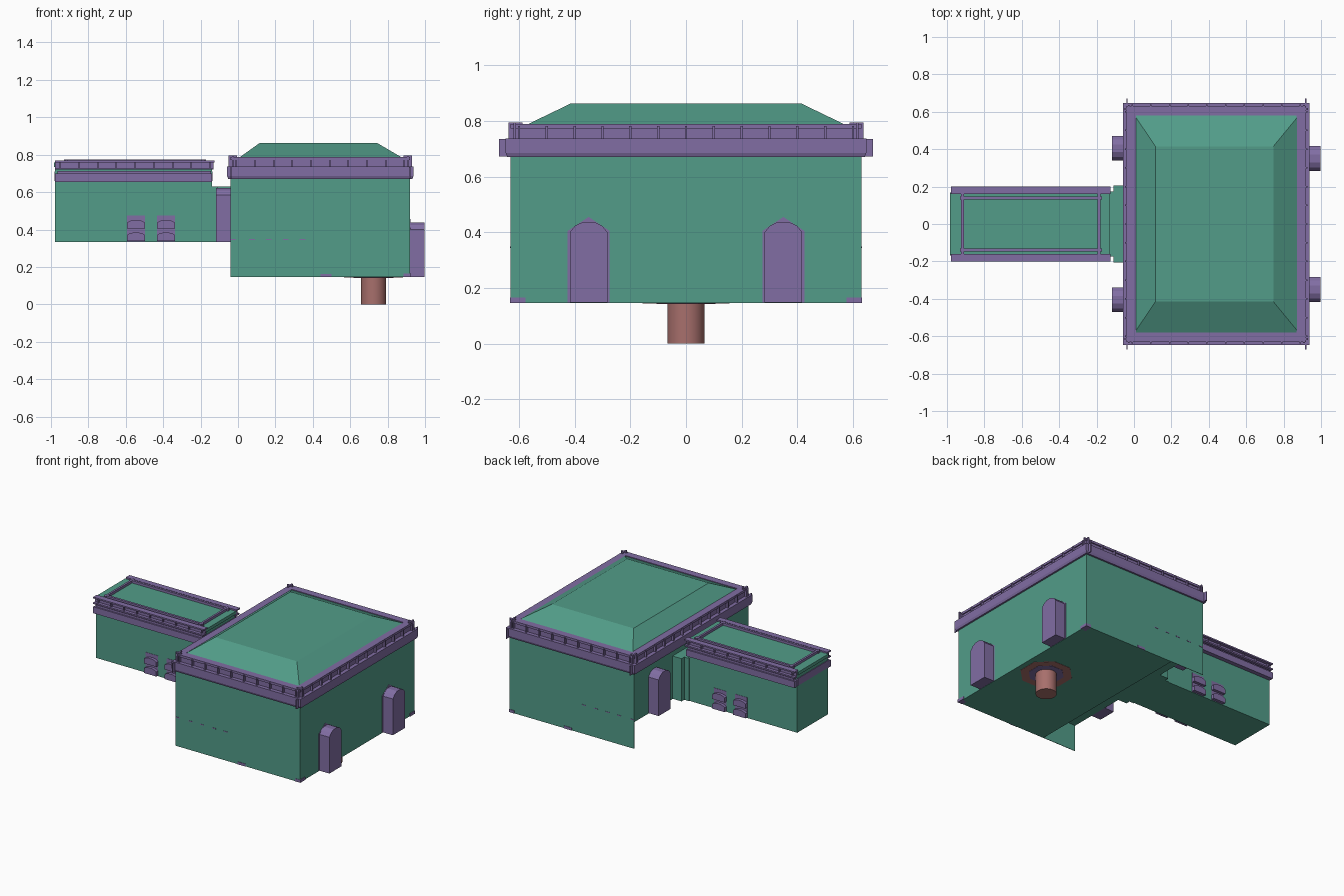
import bpy, bmesh, math

if "Cube" in bpy.data.objects:
    bpy.data.objects.remove(bpy.data.objects["Cube"])

def material(name, rgb):
    m = bpy.data.materials.new(name)
    m.diffuse_color = (*rgb, 1)
    m.use_nodes = True
    m.node_tree.nodes["Principled BSDF"].inputs["Base Color"].default_value = m.diffuse_color
    return m

GREEN = material("wall_green", (0.085, 0.335, 0.25))
PURPLE = material("trim_purple", (0.22, 0.155, 0.37))
BROWN = material("pipe_brown", (0.39, 0.16, 0.15))

def finish(name, bm, mat):
    bmesh.ops.recalc_face_normals(bm, faces=bm.faces)
    me = bpy.data.meshes.new(name)
    bm.to_mesh(me)
    bm.free()
    me.materials.append(mat)
    ob = bpy.data.objects.new(name, me)
    bpy.context.collection.objects.link(ob)
    return ob

def add_box(bm, x0, x1, y0, y1, z0, z1):
    vs = bmesh.ops.create_cube(bm, size=1)["verts"]
    for v in vs:
        v.co.x = x1 if v.co.x > 0 else x0
        v.co.y = y1 if v.co.y > 0 else y0
        v.co.z = z1 if v.co.z > 0 else z0

def boxes(name, items, mat):
    bm = bmesh.new()
    for b in items:
        add_box(bm, *b)
    return finish(name, bm, mat)

def prism(name, pts, axis, a, b, mat):
    """Extrude a 2D outline (u, z) along x or y from a to b."""
    bm = bmesh.new()
    co = (lambda u, z, t: (t, u, z)) if axis == "x" else (lambda u, z, t: (u, t, z))
    f = bm.faces.new([bm.verts.new(co(u, z, a)) for u, z in pts])
    ext = bmesh.ops.extrude_face_region(bm, geom=[f])["geom"]
    d = co(0, 0, b - a)
    bmesh.ops.translate(bm, vec=d, verts=[g for g in ext if isinstance(g, bmesh.types.BMVert)])
    bm.faces.ensure_lookup_table()
    return finish(name, bm, mat)

def frame(name, x0, x1, y0, y1, profile, mat):
    """Sweep a closed profile (outward offset, z) round a rectangle."""
    bm = bmesh.new()
    loops = [[bm.verts.new(c) for c in ((x0 - o, y0 - o, z), (x1 + o, y0 - o, z),
                                        (x1 + o, y1 + o, z), (x0 - o, y1 + o, z))]
             for o, z in profile]
    n = len(loops)
    for i in range(n):
        p, q = loops[i], loops[(i + 1) % n]
        for k in range(4):
            bm.faces.new((p[k], p[(k + 1) % 4], q[(k + 1) % 4], q[k]))
    return finish(name, bm, mat)

def arch(c, w, z0, zs, zt):
    """Outline of a doorway or window with a bevelled head."""
    h = w / 2
    zm = zs + (zt - zs) * .62
    return [(c - h, z0), (c + h, z0), (c + h, zs), (c + h * .72, zm), (c + h * .3, zt),
            (c - h * .3, zt), (c - h * .72, zm), (c - h, zs)]

# main hall with a raised floor on its left part
X0, X1, Y = -0.04, 0.92, 0.63
prism("main_hall", [(X0, .33), (.22, .33), (.22, .145), (X1, .145), (X1, .72), (X0, .72)],
      "y", -Y, Y, GREEN)
boxes("hall_skirts", [(X0, .22, -Y, -Y + .003, .145, .33), (X0, .22, Y - .003, Y, .145, .33)], GREEN)

# hipped roof
bm = bmesh.new()
lo = [bm.verts.new((x, y, .78)) for x, y in ((0, -.585), (.885, -.585), (.885, .585), (0, .585))]
hi = [bm.verts.new((x, y, .862)) for x, y in ((.115, -.415), (.745, -.415), (.745, .415), (.115, .415))]
bm.faces.new(lo)
bm.faces.new(hi)
for k in range(4):
    j = (k + 1) % 4
    bm.faces.new((lo[k], lo[j], hi[j], hi[k]))
finish("hip_roof", bm, GREEN)

# hall cornice
frame("hall_cornice", X0, X1, -Y, Y,
      [(-.05, .67), (.012, .67), (.018, .685), (.018, .737), (-.008, .737), (-.008, .772),
       (.0, .772), (.0, .788), (-.05, .788)], PURPLE)

# cornice blocks along the four sides
items = []
for i in range(13):
    y = -.6 + i * .1
    items += [(X0 - .008, X0 + .01, y - .004, y + .004, .735, .782),
              (X1 - .01, X1 + .008, y - .004, y + .004, .735, .782)]
for i in range(10):
    x = X0 + .03 + i * .1
    items += [(x - .004, x + .004, *sorted((s * .62, s * .638)), .735, .782) for s in (-1, 1)]
boxes("cornice_blocks", items, PURPLE)

# corner crossings of the cornice
items = []
for s in (-1, 1):
    for x in (X0 + .012, X1 - .012):
        items += [(x - .005, x + .005, s * .612 - .025, s * .612 + .025, .735, .795),
                  (x - .022, x + .022, s * .615 - .005, s * .615 + .005, .735, .795)]
    items += [(-.04, -.034, s * .655 - .016, s * .655 + .016, .672, .735),
              (.915, .921, s * .655 - .016, s * .655 + .016, .672, .735)]
boxes("cornice_corners", items, PURPLE)

# thin floor trims showing at the foot of the hall walls
items = []
for s in (-1, 1):
    items += [(.885, .925, s * .605 - .028, s * .605 + .028, .145, .165),
              (.44, .5, s * .63 - .003, s * .63 + .003, .145, .163)]
    items += [(x, x + .03, s * .63 - .002, s * .63 + .002, .343, .349) for x in (-.04, .06, .15, .24, .33)]
boxes("floor_trim", items, PURPLE)

# doorways
for s, side in ((-1, "front"), (1, "back")):
    prism("right_door_" + side, arch(s * .35, .135, .147, .4, .437), "x", X1 - .01, .998, PURPLE)
    c = s * .35
    prism("right_door_surround_" + side,
          [(c - .075, .147), (c + .075, .147), (c + .075, .405), (c, .455), (c - .075, .405)],
          "x", X1 - .01, X1 + .003, PURPLE)
    prism("left_door_" + side, arch(s * .405, .13, .333, .585, .622), "x", -.118, X0 + .01, PURPLE)

# passage between hall and wing
boxes("passage", [(-.11, X0 + .01, -.205, .205, .332, .63), (-.145, -.10, -.175, .175, .332, .63)], GREEN)

# side wing
boxes("wing", [(-.978, -.14, -.17, .17, .332, .735)], GREEN)
boxes("wing_roof", [(-.985, -.13, -.165, .165, .735, .757)], GREEN)

# wing cornice: lower bands, upper channels and roof beams
items = []
for s in (-1, 1):
    a, b = sorted((s * .16, s * .2))
    items += [(-.978, -.14, a, b, .655, .70), (-.965, -.145, *sorted((s * .16, s * .19)), .70, .713),
              (-.978, -.13, a, b, .72, .73), (-.978, -.13, *sorted((s * .165, s * .178)), .73, .758),
              (-.978, -.125, a, b, .758, .768)]
    items.append((-.93, -.17, *sorted((s * .132, s * .148)), .74, .774))
    for i in range(9):
        x = -.95 + i * .1
        items.append((x - .004, x + .004, *sorted((s * .16, s * .19)), .73, .758))
items += [(x - .007, x + .007, -.16, .16, .74, .774) for x in (-.917, -.187)]
items += [(x - .004, x + .004, -.17, .17, .66, .71) for x in (-.978, -.14)]
boxes("wing_cornice", items, PURPLE)

# stacked windows on both long sides of the wing
for s, side in ((-1, "front"), (1, "back")):
    for i, c in enumerate((-.545, -.385)):
        tag = f"{side}_{i + 1}"
        prism("window_back_" + tag, [(c - .048, .335), (c + .048, .335), (c + .048, .475), (c - .048, .475)],
              "y", s * .16, s * .172, PURPLE)
        for z, part in ((.338, "lower"), (.405, "upper")):
            prism(f"window_{part}_{tag}", arch(c, .096, z, z + .032, z + .046), "y", s * .16, s * .192, PURPLE)

# pipe under the hall and its octagonal plate
def disc(name, r, z0, z1, n, mat, turn=0):
    bm = bmesh.new()
    bmesh.ops.create_cone(bm, cap_ends=True, segments=n, radius1=r, radius2=r, depth=z1 - z0)
    for v in bm.verts:
        x, y = v.co.x, v.co.y
        v.co.x = .725 + x * math.cos(turn) - y * math.sin(turn)
        v.co.y = x * math.sin(turn) + y * math.cos(turn)
        v.co.z += (z0 + z1) / 2
    return finish(name, bm, mat)

pipe = disc("pipe", .067, 0, .15, 24, BROWN)
disc("pipe_plate", .17, .1435, .15, 8, BROWN, math.pi / 8)
disc("pipe_collar", .115, .142, .15, 8, PURPLE, math.pi / 8)
bpy.context.view_layer.objects.active = pipe
pipe.select_set(True)
bpy.ops.object.shade_smooth_by_angle()
